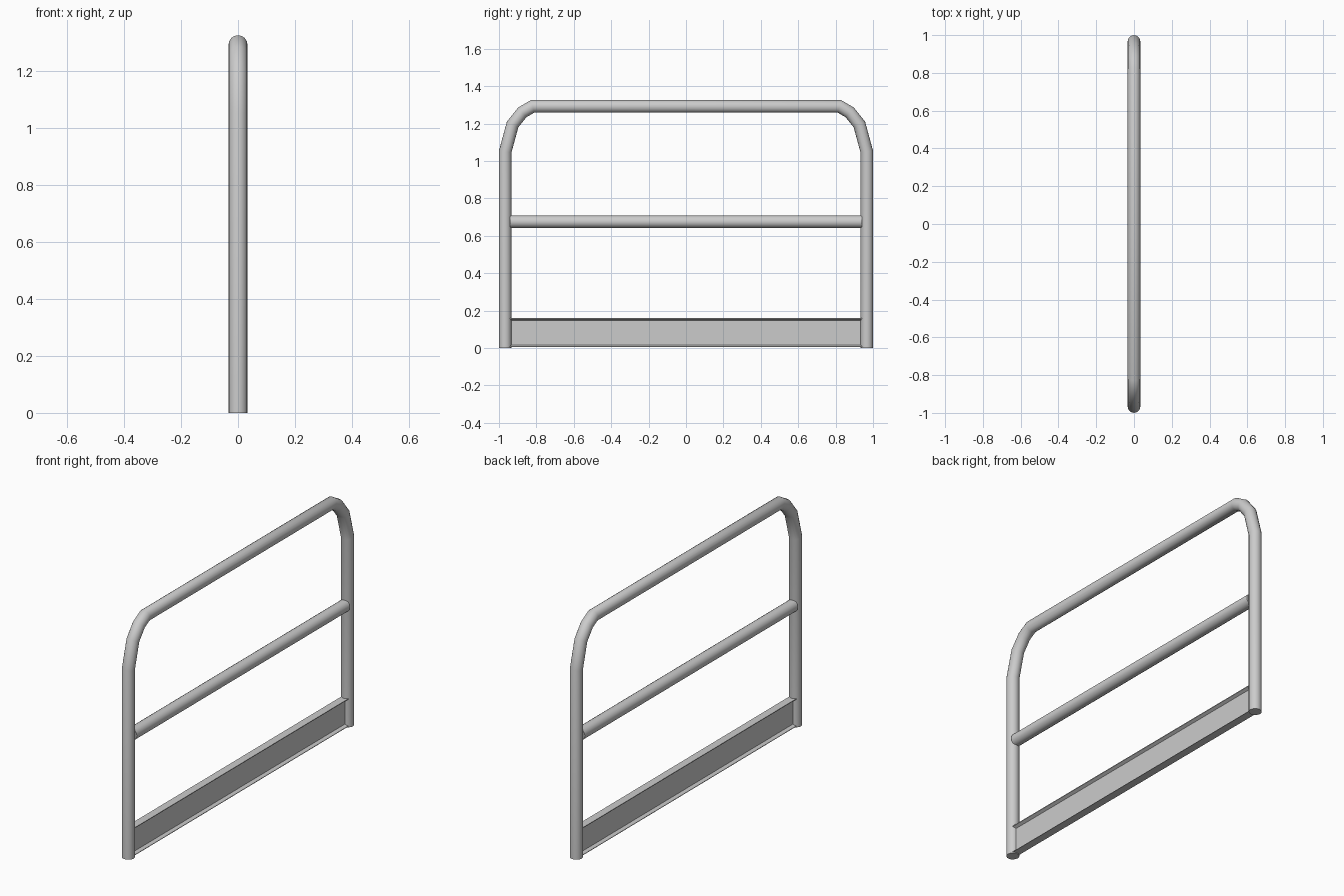
import bpy, bmesh, math
from mathutils import Vector

if "Cube" in bpy.data.objects:
    bpy.data.objects.remove(bpy.data.objects["Cube"])

R, SIDES = 0.0335, 16


def finish(name, bm, angle=40):
    bmesh.ops.recalc_face_normals(bm, faces=bm.faces)
    me = bpy.data.meshes.new(name)
    bm.to_mesh(me)
    bm.free()
    ob = bpy.data.objects.new(name, me)
    bpy.context.collection.objects.link(ob)
    bpy.ops.object.select_all(action='DESELECT')
    ob.select_set(True)
    bpy.context.view_layer.objects.active = ob
    bpy.ops.object.shade_smooth_by_angle(angle=math.radians(angle))
    return ob


def loft(name, rings, angle=40):
    """Skin closed rings and cap both ends."""
    bm = bmesh.new()
    loops = [[bm.verts.new(p) for p in ring] for ring in rings]
    n = len(loops[0])
    for a, b in zip(loops, loops[1:]):
        for i in range(n):
            j = (i + 1) % n
            bm.faces.new((a[i], a[j], b[j], b[i]))
    bm.faces.new(loops[0])
    bm.faces.new(loops[-1])
    return finish(name, bm, angle)


def tube(name, path):
    """Round tube with mitred joints along (y, z) points."""
    pts = [Vector((0, y, z)) for y, z in path]
    rings = []
    for i, p in enumerate(pts):
        d_in = (p - pts[max(i - 1, 0)]).normalized()
        d_out = (pts[min(i + 1, len(pts) - 1)] - p).normalized()
        t = (d_in + d_out).normalized()
        side = Vector((0, -t.z, t.y))
        stretch = 1 / max(t.dot(d_in), t.dot(d_out))
        rings.append([p + Vector((R * math.cos(a), 0, 0)) + side * (R * stretch * math.sin(a))
                      for a in (2 * math.pi * k / SIDES for k in range(SIDES))])
    return loft(name, rings)


# Bent outer frame: two posts and the top rail in one tube
half = [(-0.9665, 0), (-0.9665, 1.05), (-0.927, 1.195), (-0.875, 1.26), (-0.82, 1.292)]
tube("outer_frame", half + [(-y, z) for y, z in reversed(half)])

# Middle rail
tube("middle_rail", [(-0.94, 0.675), (0.94, 0.675)])

# Kick plate with flared top and bottom lips
side = [(0.022, 0.005), (0.022, 0.008), (0.006, 0.017), (0.006, 0.147), (0.022, 0.156), (0.022, 0.16)]
profile = side + [(-x, z) for x, z in reversed(side)]
loft("kick_plate", [[(x, y, z) for x, z in profile] for y in (-0.945, 0.945)], 20)
